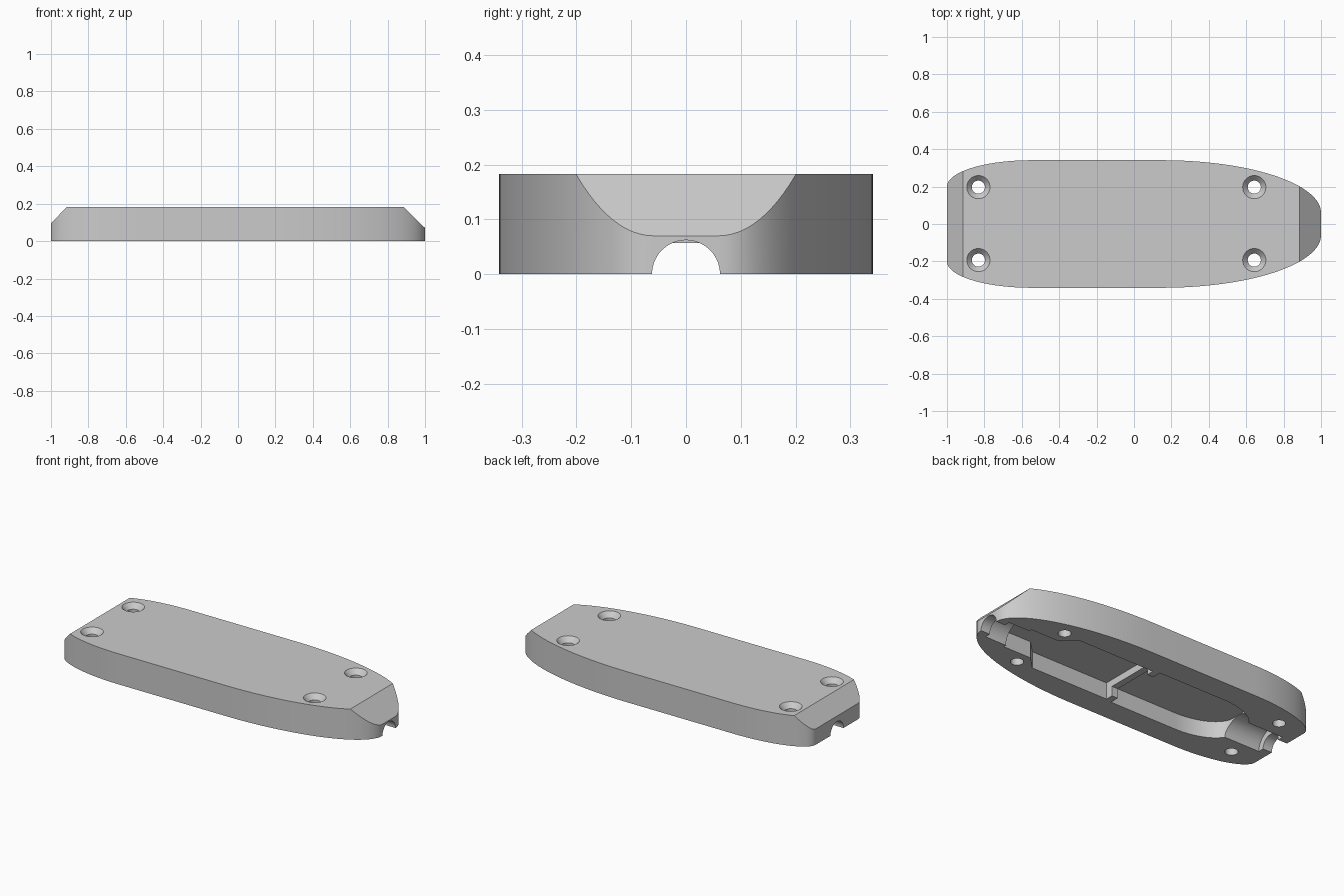
import bpy, bmesh
from math import sin, cos, pi
from mathutils import Matrix, Vector

if "Cube" in bpy.data.objects:
    bpy.data.objects.remove(bpy.data.objects["Cube"])

HEIGHT = 0.183
POCKET = 0.098      # ceiling of the inner pockets
BELOW = -0.05       # cutters start under the open face


def make_object(name, bm):
    bmesh.ops.recalc_face_normals(bm, faces=bm.faces)
    mesh = bpy.data.meshes.new(name)
    bm.to_mesh(mesh)
    bm.free()
    obj = bpy.data.objects.new(name, mesh)
    bpy.context.collection.objects.link(obj)
    return obj


def prism(name, outline, z0, z1):
    bm = bmesh.new()
    face = bm.faces.new([bm.verts.new((x, y, z0)) for x, y in outline])
    top = bmesh.ops.extrude_face_region(bm, geom=[face])["geom"]
    verts = [v for v in top if isinstance(v, bmesh.types.BMVert)]
    bmesh.ops.translate(bm, verts=verts, vec=(0, 0, z1 - z0))
    return make_object(name, bm)


def rod(name, x0, x1, radius):
    # Cylinder lying along x, centred on the open face
    bm = bmesh.new()
    turn = Matrix.Translation(((x0 + x1) / 2, 0, 0)) @ Matrix.Rotation(pi / 2, 4, 'Y')
    bmesh.ops.create_cone(bm, cap_ends=True, segments=64, radius1=radius,
                          radius2=radius, depth=x1 - x0, matrix=turn)
    return make_object(name, bm)


def cone(name, x, y, z0, z1, r0, r1):
    bm = bmesh.new()
    bmesh.ops.create_cone(bm, cap_ends=True, segments=40, radius1=r0, radius2=r1,
                          depth=z1 - z0, matrix=Matrix.Translation((x, y, (z0 + z1) / 2)))
    return make_object(name, bm)


def arc(cx, cy, rx, ry, steps=24):
    # Quarter ellipse running from its side point to its end point
    return [(cx + rx * sin(i * pi / 2 / steps), cy + ry * cos(i * pi / 2 / steps))
            for i in range(steps + 1)]


def mirrored(half):
    # Close a half outline (y > 0) by reflecting it across y = 0
    return half + [(x, -y) for x, y in reversed(half)]


def cut(target, cutter):
    mod = target.modifiers.new("cut", 'BOOLEAN')
    mod.operation, mod.solver, mod.object = 'DIFFERENCE', 'EXACT', cutter
    graph = bpy.context.evaluated_depsgraph_get()
    mesh = bpy.data.meshes.new_from_object(target.evaluated_get(graph))
    target.modifiers.clear()
    target.data = mesh
    bpy.data.objects.remove(cutter)


# Body: rounded plan, blunt at one end and tapered at the other
rear = arc(-0.55, 0.2, -0.45, 0.141)
nose = arc(0.15, 0.06, 0.85, 0.281, 36)
body = prism("casing_half", mirrored(rear[::-1] + nose), 0, HEIGHT)

# Sloped ends of the top face
bm = bmesh.new()
bm.from_mesh(body.data)
for point, normal in (((1, 0, 0.07), (0.113, 0, 0.115)),
                      ((-1, 0, 0.095), (-0.088, 0, 0.085))):
    geom = bm.verts[:] + bm.edges[:] + bm.faces[:]
    hit = bmesh.ops.bisect_plane(bm, geom=geom, plane_co=point,
                                 plane_no=Vector(normal), clear_outer=True)
    edges = [e for e in hit["geom_cut"] if isinstance(e, bmesh.types.BMEdge)]
    bmesh.ops.holes_fill(bm, edges=edges, sides=0)
bmesh.ops.recalc_face_normals(bm, faces=bm.faces)
bm.to_mesh(body.data)
bm.free()

# Front pocket with its narrow neck
neck = [(0.03, 0.19), (0.54, 0.19), (0.615, 0.115), (0.8, 0.115)]
cut(body, prism("front_pocket", mirrored(neck), BELOW, POCKET))

# Rear pocket, slightly wider, with a rounded, blunt end
rounded = [(-0.01, 0.2)] + arc(-0.45, 0.05, -0.27, 0.15)
cut(body, prism("rear_pocket", mirrored(rounded), BELOW, POCKET))

# Gap through the web between the pockets
gap = mirrored([(-0.06, 0.145), (0.07, 0.145)])
cut(body, prism("web_gap", gap, BELOW, 0.057))

# Cable channels: wide seat inside, smaller opening at each end
for side, start in ((1, 0.78), (-1, 0.67)):
    for name, inner, outer, radius in (("cable_seat", start, 0.94, 0.097),
                                       ("cable_opening", 0.9, 1.1, 0.062)):
        low, high = sorted((side * inner, side * outer))
        cut(body, rod(name, low, high, radius))

# Countersunk screw holes
for x in (-0.832, 0.643):
    for y in (-0.193, 0.197):
        cut(body, cone("screw_hole", x, y, BELOW, 0.25, 0.035, 0.035))
        cut(body, cone("countersink", x, y, HEIGHT - 0.035, HEIGHT + 0.035, 0.03, 0.094))

# Plain grey finish
grey = bpy.data.materials.new("grey_plastic")
grey.use_nodes = True
colour = (0.6, 0.6, 0.6, 1)
grey.diffuse_color = colour
grey.node_tree.nodes["Principled BSDF"].inputs["Base Color"].default_value = colour
body.data.materials.clear()
body.data.materials.append(grey)
for polygon in body.data.polygons:
    polygon.material_index = 0

bpy.ops.object.select_all(action='DESELECT')
body.select_set(True)
bpy.context.view_layer.objects.active = body
bpy.ops.object.shade_smooth_by_angle(angle=pi / 6)
